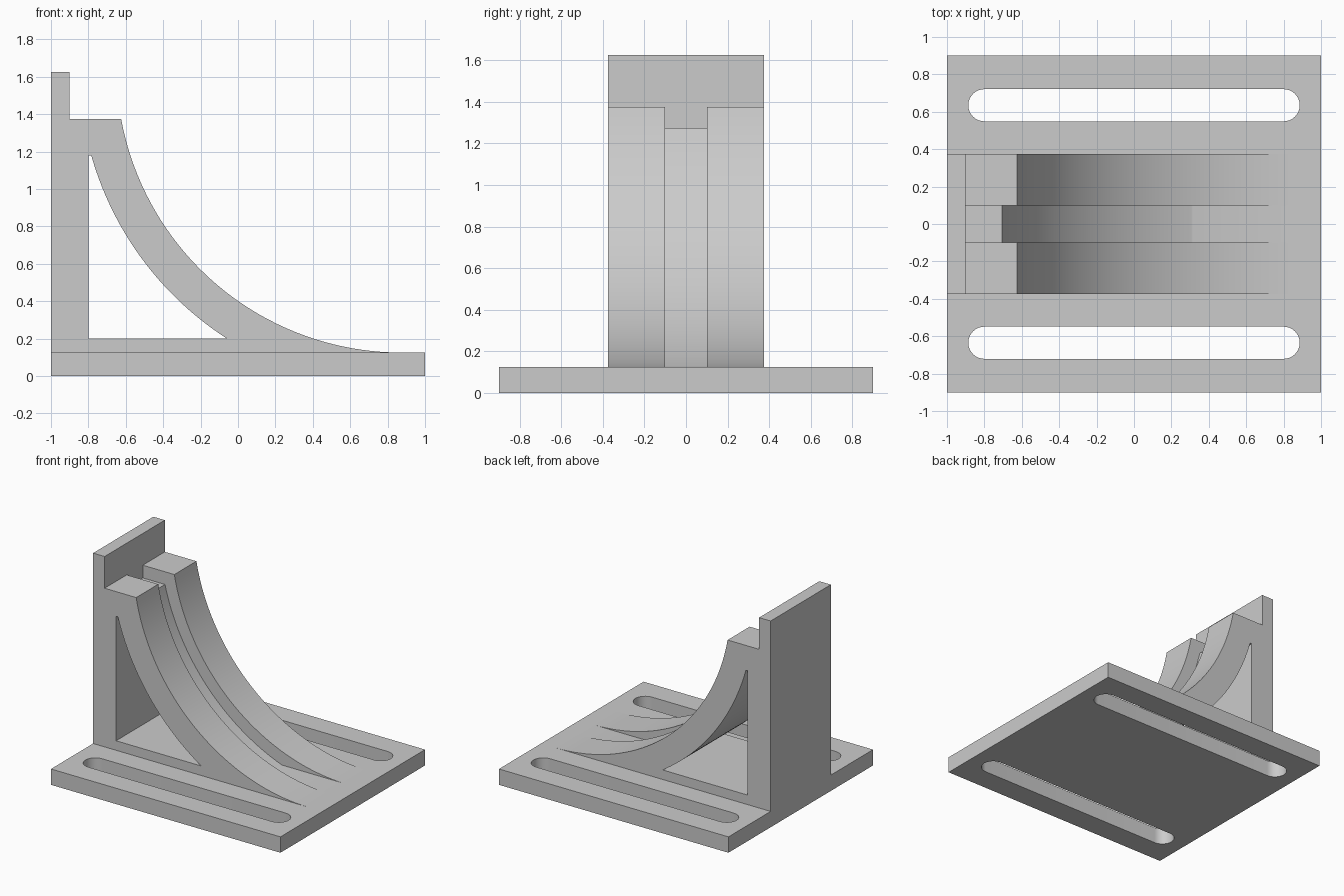
import bpy
import bmesh
from math import cos, sin, asin, acos, pi
from mathutils import Vector

cube = bpy.data.objects.get("Cube")
if cube:
    bpy.data.objects.remove(cube, do_unlink=True)

# One plain grey for the whole part
grey = bpy.data.materials.new("plain_grey")
grey.use_nodes = True
colour = (0.6, 0.6, 0.6, 1)
grey.diffuse_color = colour
grey.node_tree.nodes["Principled BSDF"].inputs["Base Color"].default_value = colour

# Main sizes
BASE_TOP, SHELF, WALL_TOP = 0.125, 1.375, 1.625
WIDTH, GROOVE = 0.375, 0.1             # half widths of bracket and groove
CX, CZ, RADIUS = 0.875, 1.65, 1.525    # shared centre of the sweeping arcs


def prism(name, outline, direction):
    """Extrude a closed 3D outline along a direction."""
    mesh = bpy.data.meshes.new(name)
    bm = bmesh.new()
    face = bm.faces.new([bm.verts.new(p) for p in outline])
    moved = bmesh.ops.extrude_face_region(bm, geom=[face])["geom"]
    verts = [v for v in moved if isinstance(v, bmesh.types.BMVert)]
    bmesh.ops.translate(bm, verts=verts, vec=Vector(direction))
    bmesh.ops.recalc_face_normals(bm, faces=bm.faces)
    bm.to_mesh(mesh)
    bm.free()
    mesh.materials.append(grey)
    obj = bpy.data.objects.new(name, mesh)
    bpy.context.collection.objects.link(obj)
    return obj


def side_prism(name, outline, half):
    return prism(name, [(x, -half, z) for x, z in outline], (0, 2 * half, 0))


def arc(radius, z_top, z_low, steps=40):
    """Points (x, z) down the concave sweep between two heights."""
    a = asin((CZ - z_top) / radius)
    b = asin(min(1, (CZ - z_low) / radius))
    angles = [a + (b - a) * i / steps for i in range(steps + 1)]
    return [(CX - radius * cos(t), CZ - radius * sin(t)) for t in angles]


def combine(target, tool, operation):
    mod = target.modifiers.new(operation.lower(), 'BOOLEAN')
    mod.operation = operation
    mod.solver = 'EXACT'
    mod.object = tool
    bpy.context.view_layer.objects.active = target
    bpy.ops.object.modifier_apply(modifier=mod.name)
    bpy.data.objects.remove(tool, do_unlink=True)


# Base plate
bracket = prism("slotted_angle_bracket",
                [(-1, -0.9, 0), (1, -0.9, 0), (1, 0.9, 0), (-1, 0.9, 0)],
                (0, 0, BASE_TOP))

# Rounded slots through the plate
SLOT_X, SLOT_Y, SLOT_R = 0.8, 0.635, 0.086
for side in (-1, 1):
    outline = []
    for end in (1, -1):
        for i in range(17):
            t = -pi / 2 + pi * i / 16
            outline.append((end * (SLOT_X + SLOT_R * cos(t)),
                            side * SLOT_Y + end * SLOT_R * sin(t), -0.1))
    combine(bracket, prism("slot_cutter", outline, (0, 0, 0.4)), 'DIFFERENCE')

# Upright with stop wall, shelf and curved brace
upright = side_prism("upright",
                     [(-1, BASE_TOP), (-1, WALL_TOP), (-0.9, WALL_TOP), (-0.9, SHELF)]
                     + arc(RADIUS, SHELF, BASE_TOP), WIDTH)

# Open window under the brace
window = [(-0.8, 0.2), (-0.8, 1.18)] + arc(RADIUS + 0.2, 1.18, 0.2)
combine(upright, side_prism("window_cutter", window, 1), 'DIFFERENCE')

# Groove running down the middle of the brace
groove = ([(1.2, 1.8), (-0.9, 1.8), (-0.9, SHELF - 0.1)]
          + arc(RADIUS + 0.1, SHELF - 0.1, BASE_TOP - 0.05) + [(1.2, BASE_TOP - 0.05)])
combine(upright, side_prism("groove_cutter", groove, GROOVE), 'DIFFERENCE')

# Fuse upright and plate, then merge coplanar faces
combine(bracket, upright, 'UNION')
bm = bmesh.new()
bm.from_mesh(bracket.data)
bmesh.ops.remove_doubles(bm, verts=bm.verts, dist=0.0001)
bmesh.ops.dissolve_limit(bm, angle_limit=0.002, verts=bm.verts, edges=bm.edges)
bm.to_mesh(bracket.data)
bm.free()

# Smooth arcs, sharp corners
bpy.ops.object.select_all(action='DESELECT')
bracket.select_set(True)
bpy.context.view_layer.objects.active = bracket
bpy.ops.object.shade_smooth_by_angle(angle=0.5)
